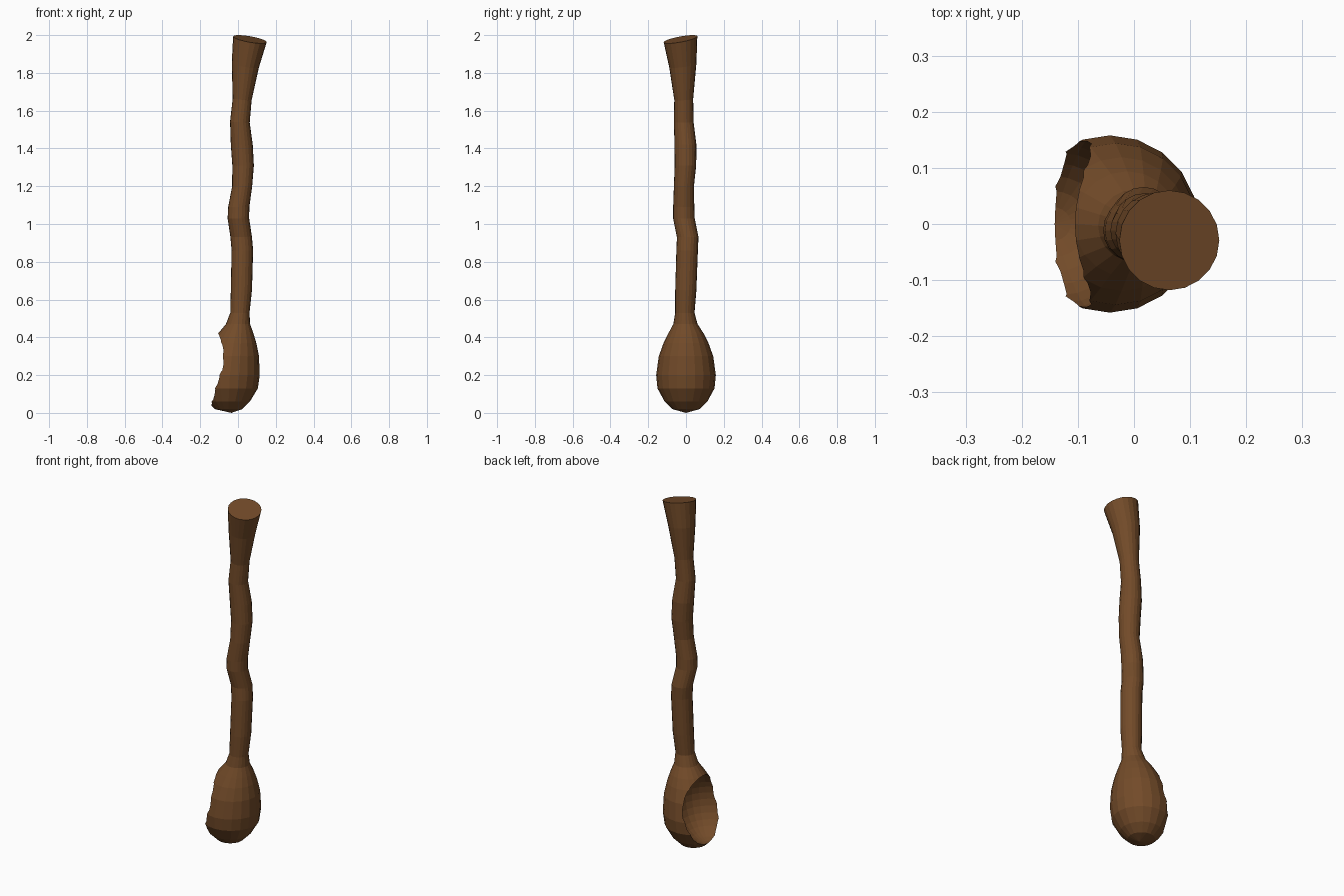
import bpy, bmesh, math
from mathutils import Vector

if "Cube" in bpy.data.objects:
    bpy.data.objects.remove(bpy.data.objects["Cube"])

SIDES = 20
# Rings from the bottom up: centre x, centre y, centre z, radius, slope in x, slope in y
RINGS = [
    (-.050, 0, .020, .072, 0, 0), (-.050, 0, .060, .113, 0, 0),
    (-.046, 0, .130, .151, 0, 0), (-.043, 0, .200, .158, 0, 0),
    (-.033, 0, .300, .144, 0, 0), (-.022, 0, .370, .119, 0, 0),
    (-.012, 0, .420, .094, 0, 0), (.000, -.003, .470, .064, 0, 0),
    (.010, -.006, .530, .051, 0, 0), (.018, -.001, .650, .056, 0, 0),
    (.023, .006, .860, .057, 0, 0), (.017, .009, .930, .057, 0, 0),
    (.002, -.011, 1.03, .057, 0, 0), (.004, -.012, 1.09, .056, 0, 0),
    (.022, -.011, 1.20, .053, 0, 0), (.027, -.003, 1.31, .057, 0, 0),
    (.020, -.003, 1.42, .058, 0, 0), (.010, -.012, 1.54, .052, -.05, .02),
    (.022, -.012, 1.66, .050, -.10, .06), (.039, -.017, 1.84, .072, -.14, .13),
    (.063, -.029, 1.978, .089, -.17, .18),
]

wood = bpy.data.materials.new("wood")
wood.diffuse_color = (.17, .07, .022, 1)
wood.use_nodes = True
wood.node_tree.nodes["Principled BSDF"].inputs["Base Color"].default_value = wood.diffuse_color

# Spoon: one lofted body for bowl and wavy handle
bm = bmesh.new()
loops = []
for cx, cy, cz, r, sx, sy in RINGS:
    ring = []
    for i in range(SIDES):
        a = 2 * math.pi * i / SIDES
        dx, dy = r * math.cos(a), r * math.sin(a)
        ring.append(bm.verts.new((cx + dx, cy + dy, cz + sx * dx + sy * dy)))
    loops.append(ring)
for low, high in zip(loops, loops[1:]):
    for i in range(SIDES):
        j = (i + 1) % SIDES
        bm.faces.new((low[i], low[j], high[j], high[i]))
tip = bm.verts.new((-.035, 0, 0))
for i in range(SIDES):
    bm.faces.new((loops[0][(i + 1) % SIDES], loops[0][i], tip))
bm.faces.new(loops[-1])
bmesh.ops.recalc_face_normals(bm, faces=bm.faces)
mesh = bpy.data.meshes.new("spoon")
bm.to_mesh(mesh)
bm.free()
spoon = bpy.data.objects.new("spoon", mesh)
bpy.context.collection.objects.link(spoon)
mesh.materials.append(wood)

# Tilted ellipsoid that scoops out the bowl
bpy.ops.mesh.primitive_uv_sphere_add(segments=24, ring_count=16, radius=1,
                                     location=(-.125, 0, .23), rotation=(0, .1, 0))
scoop = bpy.context.object
scoop.name = "bowl_scoop_cutter"
scoop.scale = (.16, .153, .192)
scoop.data.materials.append(wood)

# Apply the hollow, then drop the cutter
cut = spoon.modifiers.new("hollow", 'BOOLEAN')
cut.operation = 'DIFFERENCE'
cut.solver = 'EXACT'
cut.object = scoop
bpy.ops.object.select_all(action='DESELECT')
bpy.context.view_layer.objects.active = spoon
spoon.select_set(True)
bpy.ops.object.modifier_apply(modifier=cut.name)
bpy.data.objects.remove(scoop)
